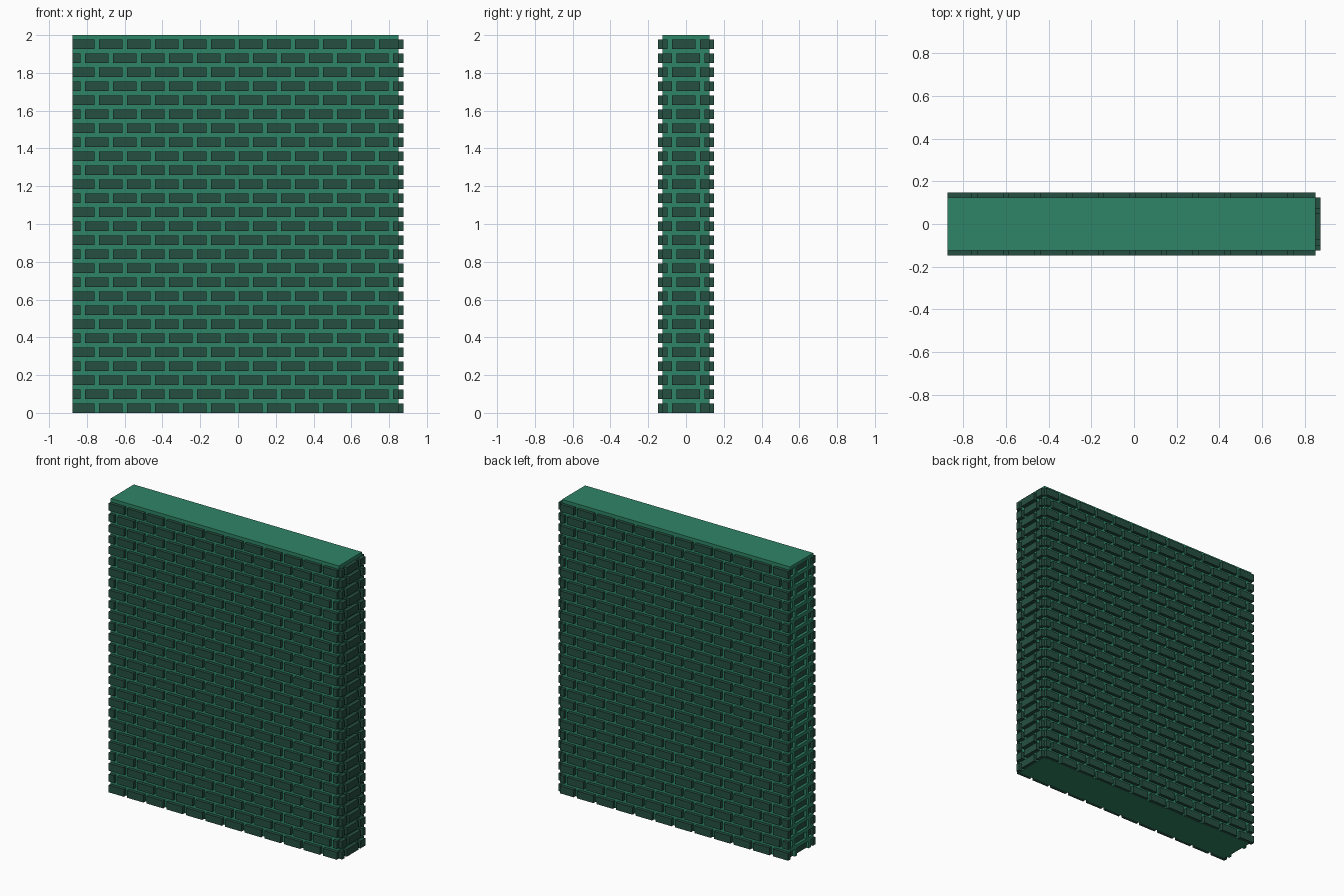
import bpy
import bmesh
from mathutils import Matrix

cube = bpy.data.objects.get("Cube")
if cube:
    bpy.data.objects.remove(cube, do_unlink=True)

ROWS = 27
ROW = 2.0 / ROWS        # course height including mortar
JOINT = 0.024           # mortar joint width
PITCH = 2 * ROW         # brick length including joint
X0, X1 = -0.875, 0.85   # extent of the long faces
XIN = -0.851            # bed of the recessed end
Y = 0.125               # half depth of the core
PROUD = 0.022           # how far bricks stand out


def material(name, rgb):
    m = bpy.data.materials.new(name)
    m.use_nodes = True
    m.diffuse_color = (*rgb, 1)
    bsdf = next(n for n in m.node_tree.nodes if n.type == 'BSDF_PRINCIPLED')
    bsdf.inputs["Base Color"].default_value = (*rgb, 1)
    bsdf.inputs["Roughness"].default_value = 0.8
    return m


mortar = material("mortar green", (0.028, 0.235, 0.135))
brick = material("dark brick green", (0.019, 0.080, 0.053))


def build(name, boxes, mat):
    """One object made of boxes given as (x0, x1, y0, y1, z0, z1)."""
    bm = bmesh.new()
    for x0, x1, y0, y1, z0, z1 in boxes:
        place = (Matrix.Translation(((x0 + x1) / 2, (y0 + y1) / 2, (z0 + z1) / 2))
                 @ Matrix.Diagonal((x1 - x0, y1 - y0, z1 - z0, 1)))
        bmesh.ops.create_cube(bm, size=1, matrix=place)
    me = bpy.data.meshes.new(name)
    bm.to_mesh(me)
    bm.free()
    me.materials.append(mat)
    ob = bpy.data.objects.new(name, me)
    bpy.context.collection.objects.link(ob)
    return ob


def split(lo, hi, joints):
    """Brick intervals between lo and hi, broken at the joint centres."""
    start = lo
    for c in joints:
        if c - JOINT / 2 > start and c + JOINT / 2 < hi:
            yield start, c - JOINT / 2
            start = c + JOINT / 2
    yield start, hi


def long_joints(row):
    first = -0.7475 if row % 2 == 0 else -0.7475 - PITCH / 2
    return [first + PITCH * i for i in range(13)]


def end_joints(row):
    return (-0.087, 0.061) if row % 2 == 0 else (-0.061, 0.087)


def bed(row):
    return row * ROW, (row + 1) * ROW - JOINT


# Solid mortar core
build("wall_core", [(XIN, X1, -Y, Y, 0, 2)], mortar)

# Running-bond bricks on the two long faces
for name, s in (("front_bricks", -1), ("back_bricks", 1)):
    ys = sorted((s * (Y - 0.005), s * (Y + PROUD)))
    build(name, [(a, b, *ys, *bed(r)) for r in range(ROWS)
                 for a, b in split(X0, X1, long_joints(r))], brick)

# Raised bricks on the left end
build("left_end_bricks", [(X1 - 0.005, 0.875, a, b, *bed(r)) for r in range(ROWS)
                          for a, b in split(-Y, Y, end_joints(r))], brick)

# Right end: bricks set back behind raised mortar joints
build("right_end_bricks", [(XIN - 0.006, XIN + 0.002, a, b, *bed(r)) for r in range(ROWS)
                           for a, b in split(-Y, Y, end_joints(r))], brick)
joints = []
for r in range(ROWS):
    z0, z1 = bed(r)
    joints.append((X0, XIN + 0.002, -Y, Y, z1, z1 + JOINT))
    for c in end_joints(r):
        joints.append((X0, XIN + 0.002, c - JOINT / 2, c + JOINT / 2, z0, z1))
build("right_end_mortar", joints, mortar)
